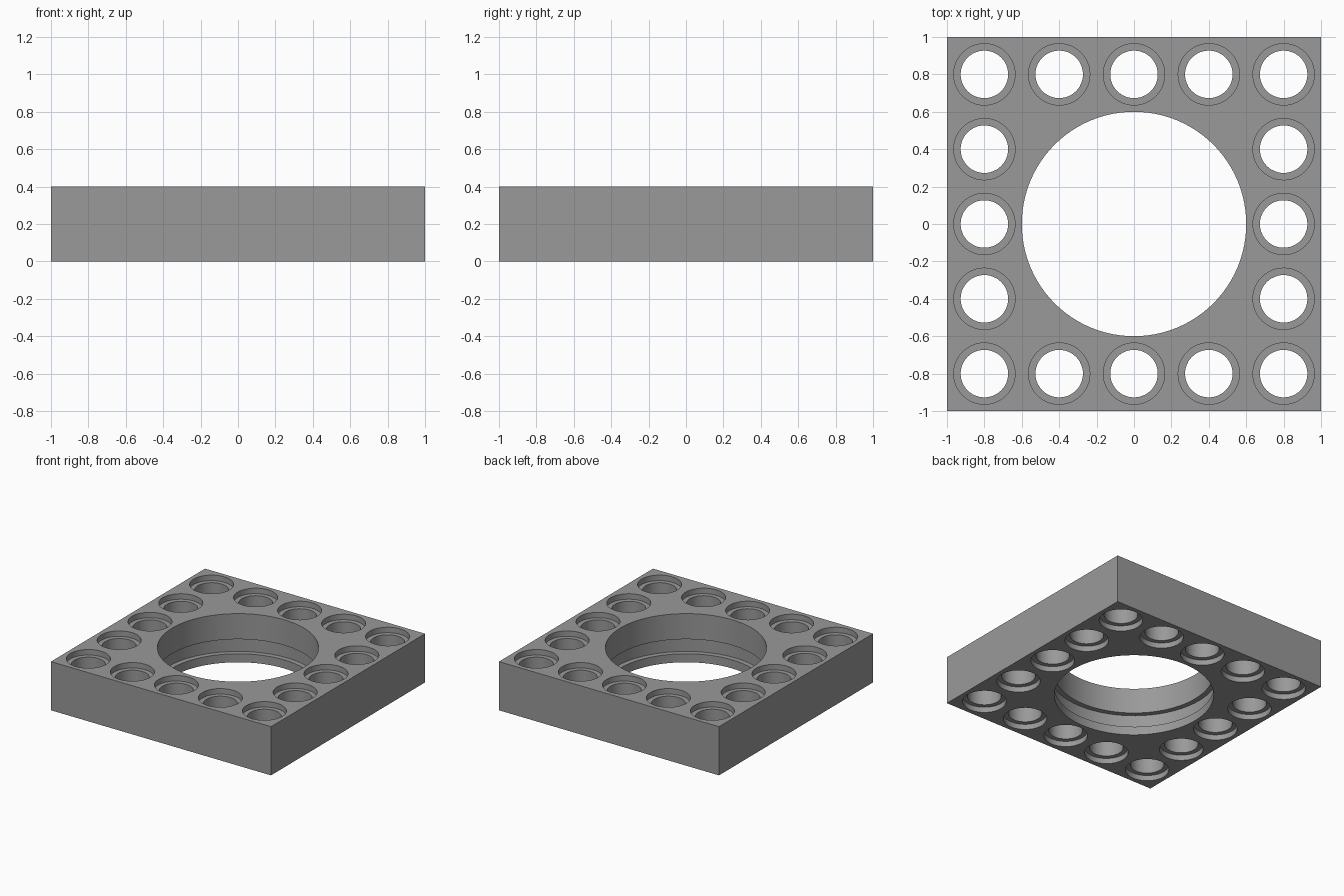
import bpy, bmesh, math

if "Cube" in bpy.data.objects:
    bpy.data.objects.remove(bpy.data.objects["Cube"])

grey = bpy.data.materials.new("mid grey")
grey.diffuse_color = (0.32, 0.32, 0.32, 1)
grey.use_nodes = True
grey.node_tree.nodes["Principled BSDF"].inputs["Base Color"].default_value = grey.diffuse_color


def lathe(bm, x, y, profile, sides):
    """Closed solid of revolution from (radius, height) points."""
    rings = []
    for r, z in profile:
        rings.append([bm.verts.new((x + r * math.cos(2 * math.pi * i / sides),
                                    y + r * math.sin(2 * math.pi * i / sides), z))
                      for i in range(sides)])
    for low, high in zip(rings, rings[1:]):
        for i in range(sides):
            j = (i + 1) % sides
            bm.faces.new((low[i], low[j], high[j], high[i]))
    bm.faces.new(rings[0][::-1])
    bm.faces.new(rings[-1])


def make_object(name, bm):
    bmesh.ops.recalc_face_normals(bm, faces=bm.faces)
    mesh = bpy.data.meshes.new(name)
    bm.to_mesh(mesh)
    bm.free()
    mesh.materials.append(grey)
    ob = bpy.data.objects.new(name, mesh)
    bpy.context.collection.objects.link(ob)
    return ob


# Square plate
H = 0.4
bm = bmesh.new()
bmesh.ops.create_cube(bm, size=1)
for v in bm.verts:
    v.co = (v.co.x * 2, v.co.y * 2, (v.co.z + 0.5) * H)
plate = make_object("square_frame", bm)

# Cutter: large bore with an inner groove, and a ring of counterbored holes
bm = bmesh.new()
lathe(bm, 0, 0, [(0.6, -0.1), (0.6, 0.07), (0.642, 0.07), (0.642, 0.19),
                 (0.6, 0.19), (0.6, H + 0.1)], 96)
D = 0.045
hole = [(0.164, -0.1), (0.164, D), (0.127, D), (0.127, H - D),
        (0.164, H - D), (0.164, H + 0.1)]
for i in range(-2, 3):
    for j in range(-2, 3):
        if max(abs(i), abs(j)) == 2:
            lathe(bm, i * 0.4, j * 0.4, hole, 48)
cutter = make_object("hole_cutter", bm)
cutter.hide_render = True

# Cut the holes and apply
mod = plate.modifiers.new("holes", 'BOOLEAN')
mod.operation = 'DIFFERENCE'
mod.solver = 'EXACT'
mod.object = cutter
bpy.context.view_layer.objects.active = plate
plate.select_set(True)
cutter.select_set(False)
bpy.ops.object.modifier_apply(modifier=mod.name)
bpy.data.objects.remove(cutter, do_unlink=True)

# Smooth hole walls, sharp rims
bpy.ops.object.shade_smooth_by_angle(angle=math.radians(30))
